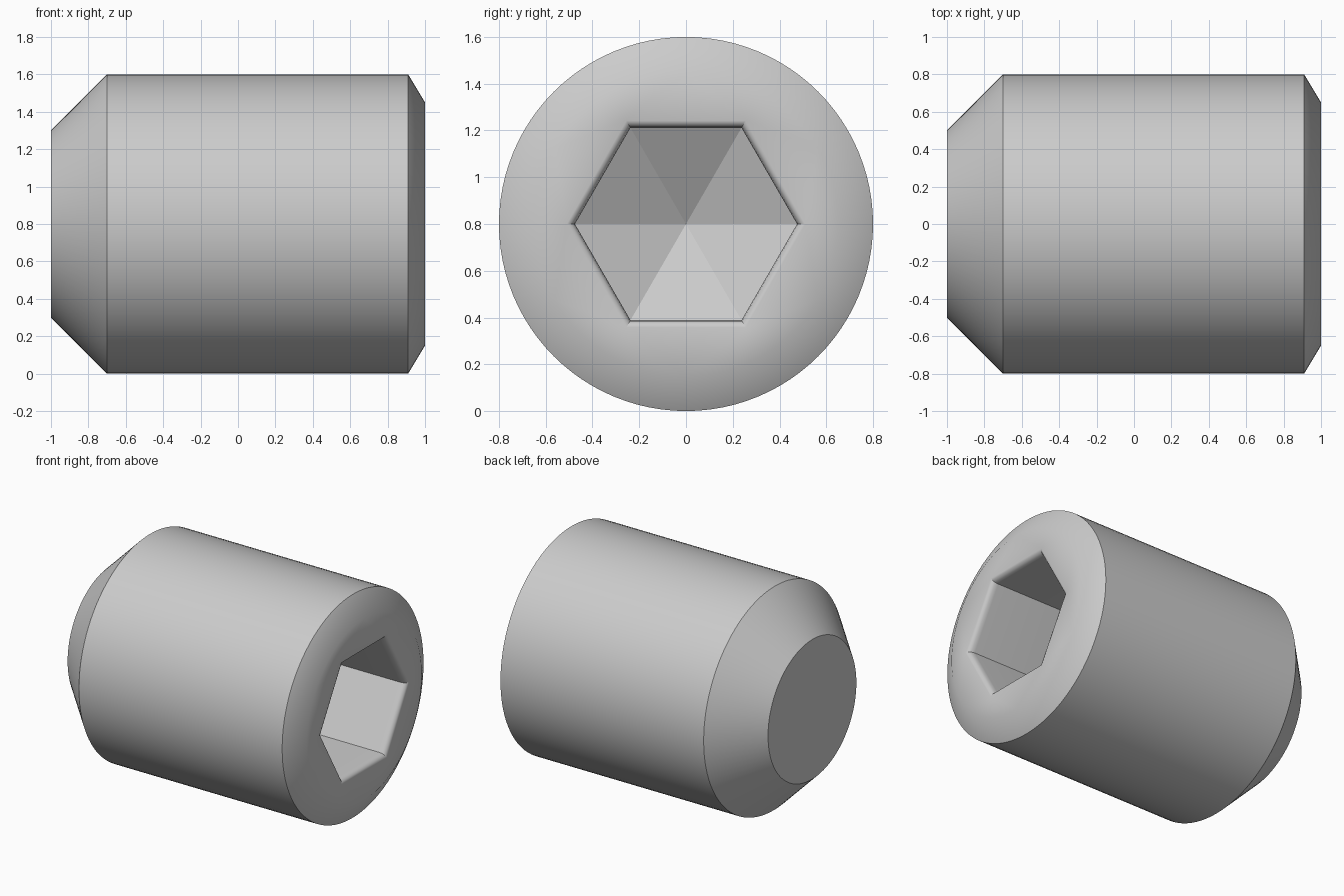
import bpy, bmesh
from math import radians, sin, cos, tan, pi

cube = bpy.data.objects.get("Cube")
if cube:
    bpy.data.objects.remove(cube)

SEGMENTS = 96
MID_Z = 0.8
bm = bmesh.new()


def ring(x, radius, count):
    """Loop of points around the long axis."""
    steps = [2 * pi * i / count for i in range(count)]
    return [bm.verts.new((x, radius * cos(a), MID_Z + radius * sin(a))) for a in steps]


def bridge(a, b):
    """Band of quads between two equal rings."""
    n = len(a)
    for i in range(n):
        j = (i + 1) % n
        bm.faces.new((a[i], a[j], b[j], b[i]))


# Body: flat point, cone, shank and drive-end chamfer
body = [ring(x, r, SEGMENTS) for x, r in
        ((-1, 0.5), (-0.7, 0.8), (0.91, 0.8), (1, 0.65))]
bm.faces.new(body[0])
for a, b in zip(body, body[1:]):
    bridge(a, b)

# Hexagon socket: rounded mouth, then straight walls
WALL, LIP, LIP_DEPTH, STEPS = 0.475, 0.035, 0.05, 3
socket = []
for s in range(STEPS + 1):
    a = radians(90) * s / STEPS
    socket.append(ring(1 - LIP_DEPTH * (1 - cos(a)), WALL + LIP * (1 - sin(a)), 6))
socket.append(ring(0, WALL, 6))
for a, b in zip(socket, socket[1:]):
    bridge(a, b)

# Pointed socket floor
tip = bm.verts.new((-WALL * cos(radians(30)) * tan(radians(30)), 0, MID_Z))
floor = socket[-1]
for k in range(6):
    bm.faces.new((floor[k], floor[(k + 1) % 6], tip))

# Drive face: fans from each mouth corner to the round rim
rim, mouth = body[-1], socket[0]
per = SEGMENTS // 6
for k in range(6):
    for i in range(k * per - per // 2, k * per + per // 2):
        bm.faces.new((mouth[k], rim[i % SEGMENTS], rim[(i + 1) % SEGMENTS]))
    middle = rim[k * per + per // 2]
    bm.faces.new((mouth[k], middle, mouth[(k + 1) % 6]))

bmesh.ops.recalc_face_normals(bm, faces=bm.faces[:])

# Smooth shading, with sharp creases and socket corners
for f in bm.faces:
    f.smooth = True
for e in bm.edges:
    e.smooth = e.calc_face_angle(0) < radians(35)
for a, b in zip(socket, socket[1:]):
    for v, w in zip(a, b):
        bm.edges.get((v, w)).smooth = False
for e in tip.link_edges:
    e.smooth = False

mesh = bpy.data.meshes.new("set_screw")
bm.to_mesh(mesh)
bm.free()
screw = bpy.data.objects.new("set_screw", mesh)
bpy.context.collection.objects.link(screw)

# Plain grey metal
steel = bpy.data.materials.new("grey_steel")
steel.use_nodes = True
colour = (0.6, 0.6, 0.6, 1)
steel.diffuse_color = colour
steel.node_tree.nodes["Principled BSDF"].inputs["Base Color"].default_value = colour
mesh.materials.append(steel)
